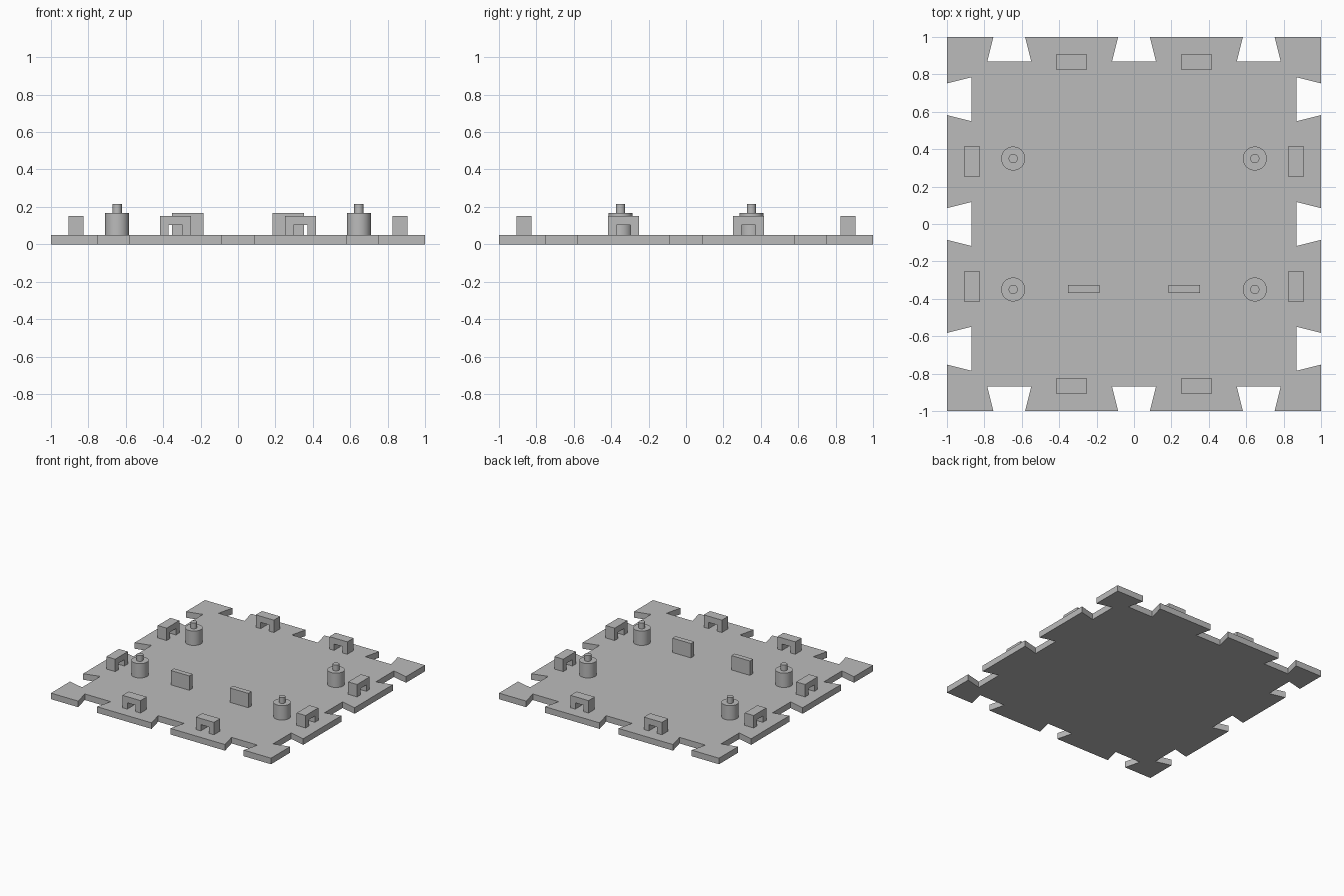
import bpy, bmesh, math
from mathutils import Matrix, Vector

cube = bpy.data.objects.get("Cube")
if cube:
    bpy.data.objects.remove(cube, do_unlink=True)

grey = bpy.data.materials.new("plain grey")
grey.use_nodes = True
colour = (0.5, 0.5, 0.5, 1)
grey.diffuse_color = colour
grey.node_tree.nodes["Principled BSDF"].inputs["Base Color"].default_value = colour

BASE = 0.05      # plate thickness
POST = 0.168     # top of posts and walls


def prism(name, outline, depth, matrix):
    """Extrude a flat outline along its local z and place it."""
    bm = bmesh.new()
    face = bm.faces.new([bm.verts.new((x, y, 0)) for x, y in outline])
    new = bmesh.ops.extrude_face_region(bm, geom=[face])["geom"]
    verts = [v for v in new if isinstance(v, bmesh.types.BMVert)]
    bmesh.ops.translate(bm, verts=verts, vec=(0, 0, depth))
    bmesh.ops.recalc_face_normals(bm, faces=bm.faces)
    bm.transform(matrix)
    mesh = bpy.data.meshes.new(name)
    bm.to_mesh(mesh)
    bm.free()
    mesh.materials.append(grey)
    obj = bpy.data.objects.new(name, mesh)
    bpy.context.collection.objects.link(obj)
    return obj


def cylinder(name, x, y, radius, bottom, top):
    bpy.ops.mesh.primitive_cylinder_add(vertices=48, radius=radius, depth=top - bottom,
                                        location=(x, y, (top + bottom) / 2))
    obj = bpy.context.object
    obj.name = name
    obj.data.materials.append(grey)
    bpy.ops.object.shade_smooth_by_angle(angle=math.radians(40))


# Base plate: one edge with three dovetail notches, turned to all four sides
edge = [(-1, -1)]
for c in (-0.667, 0, 0.667):
    edge += [(c - 0.085, -1), (c - 0.118, -0.868), (c + 0.118, -0.868), (c + 0.085, -1)]
outline = []
for side in range(4):
    turn = Matrix.Rotation(side * math.pi / 2, 2)
    outline += [tuple(turn @ Vector(p)) for p in edge]
prism("base_plate", outline, BASE, Matrix())

# Small arches, two along each edge
arch = [(-0.082, 0), (-0.038, 0), (-0.038, 0.052), (0.038, 0.052),
        (0.038, 0), (0.082, 0), (0.082, 0.102), (-0.082, 0.102)]
upright = Matrix.Rotation(math.pi / 2, 4, "X")
for side, label in enumerate(("front", "left", "back", "right")):
    turn = Matrix.Rotation(side * math.pi / 2, 4, "Z")
    for i, x in enumerate((-0.334, 0.334)):
        place = Matrix.Translation((x, -0.825, BASE))
        prism(f"{label}_arch_{i + 1}", arch, 0.081, turn @ place @ upright)

for sx, label in ((-1, "right"), (1, "left")):
    # Stepped posts
    for sy, end in ((-1, "front"), (1, "back")):
        cylinder(f"{end}_{label}_post", sx * 0.646, sy * 0.35, 0.064, BASE, POST)
        cylinder(f"{end}_{label}_pin", sx * 0.646, sy * 0.35, 0.0245, POST, 0.215)
    # Thin upright walls
    wall = [(-0.084, -0.021), (0.084, -0.021), (0.084, 0.021), (-0.084, 0.021)]
    prism(f"{label}_wall", wall, POST - BASE, Matrix.Translation((sx * 0.268, -0.348, BASE)))
